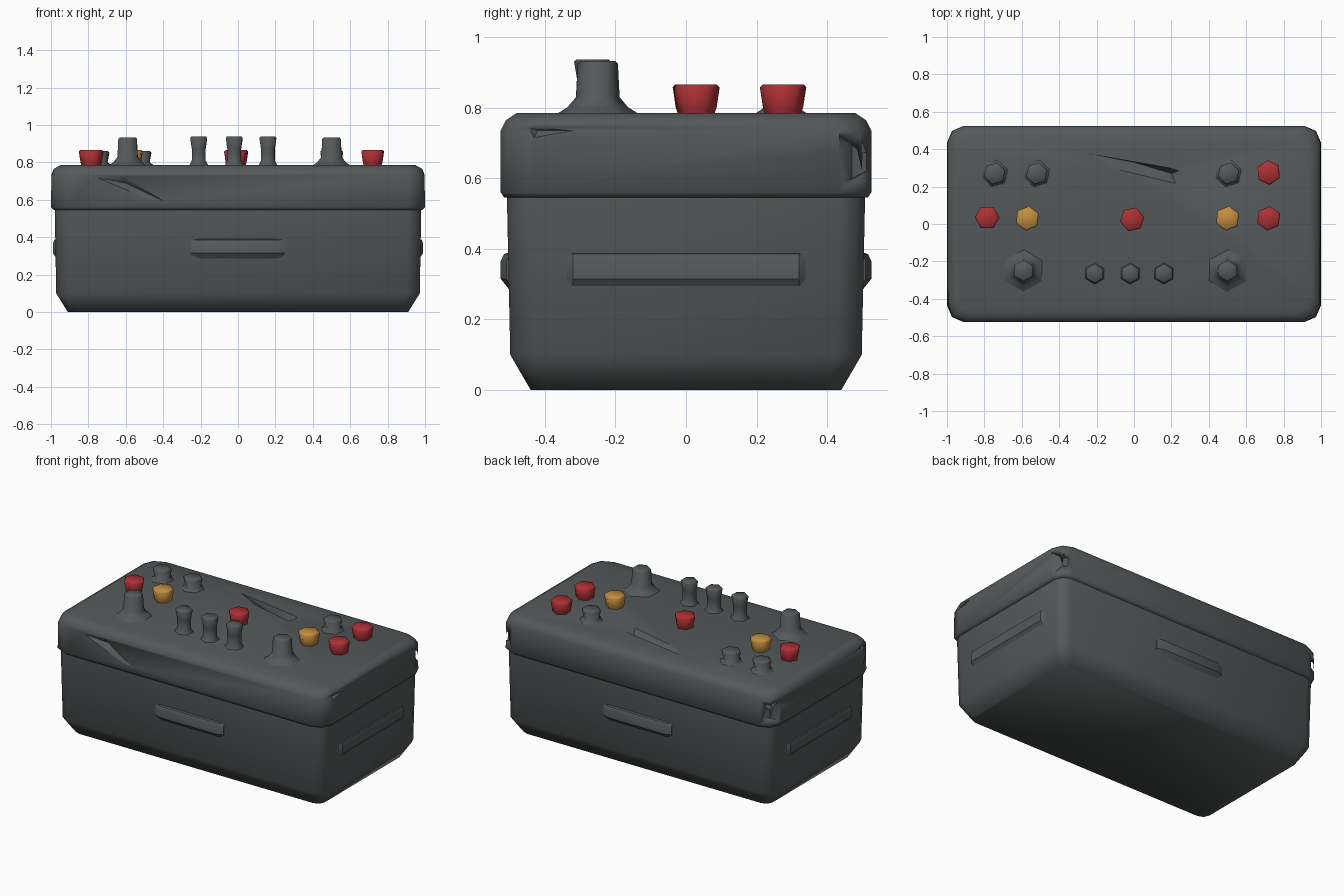
import bpy, bmesh, math
from mathutils import Matrix, Vector

cube = bpy.data.objects.get("Cube")
if cube:
    bpy.data.objects.remove(cube, do_unlink=True)


def material(name, rgb):
    m = bpy.data.materials.new(name)
    m.use_nodes = True
    m.diffuse_color = (*rgb, 1)
    bsdf = next(n for n in m.node_tree.nodes if n.type == 'BSDF_PRINCIPLED')
    bsdf.inputs["Base Color"].default_value = (*rgb, 1)
    bsdf.inputs["Roughness"].default_value = 0.8
    return m


GREY = material("charcoal grey", (0.09, 0.1, 0.103))
RED = material("red", (0.42, 0.03, 0.035))
AMBER = material("amber", (0.55, 0.27, 0.05))


def finish(bm, name, mat, angle=35):
    bmesh.ops.recalc_face_normals(bm, faces=bm.faces)
    mesh = bpy.data.meshes.new(name)
    bm.to_mesh(mesh)
    bm.free()
    mesh.materials.append(mat)
    ob = bpy.data.objects.new(name, mesh)
    bpy.context.collection.objects.link(ob)
    bpy.ops.object.select_all(action='DESELECT')
    ob.select_set(True)
    bpy.context.view_layer.objects.active = ob
    bpy.ops.object.shade_smooth_by_angle(angle=math.radians(angle))
    return ob


def loft(name, rings, mat, angle=35):
    """Skin a closed shape through rings of points, capped at both ends."""
    bm = bmesh.new()
    loops = [[bm.verts.new(p) for p in ring] for ring in rings]
    n = len(loops[0])
    for a, b in zip(loops, loops[1:]):
        for i in range(n):
            j = (i + 1) % n
            bm.faces.new((a[i], a[j], b[j], b[i]))
    bm.faces.new(loops[0][::-1])
    bm.faces.new(loops[-1])
    return finish(bm, name, mat, angle)


def chamfered(x, y, c, z):
    """Rectangle with clipped corners at height z."""
    quarter = [(x, y - c), (x - 0.3 * c, y - 0.3 * c), (x - c, y)]
    pts = quarter + [(-a, b) for a, b in quarter[::-1]]
    pts += [(-a, -b) for a, b in pts]
    return [(a, b, z) for a, b in pts]


# Box body with a chamfered foot
body_profile = [(0.91, 0.44, 0.05, 0), (0.972, 0.498, 0.07, 0.10),
                (0.98, 0.508, 0.07, 0.57)]
loft("case_body", [chamfered(*p) for p in body_profile], GREY, 60)

# Overhanging lid with rounded upper edge
lid_profile = [(0.985, 0.515, 0.09, 0.545), (1.0, 0.525, 0.09, 0.56),
               (0.997, 0.525, 0.09, 0.735), (0.985, 0.51, 0.09, 0.765),
               (0.95, 0.48, 0.09, 0.785)]
lid = loft("lid", [chamfered(*p) for p in lid_profile], GREY, 60)


def cut(target, name, points):
    """Carve the convex hull of the points out of the target."""
    bm = bmesh.new()
    for p in points:
        bm.verts.new(p)
    bmesh.ops.convex_hull(bm, input=bm.verts)
    cutter = finish(bm, name, GREY)
    cutter.hide_render = True
    cutter.hide_set(True)
    cutter.display_type = 'WIRE'
    mod = target.modifiers.new(name, 'BOOLEAN')
    mod.object = cutter
    mod.operation = 'DIFFERENCE'
    mod.solver = 'EXACT'
    bpy.context.view_layer.objects.active = target
    bpy.ops.object.modifier_apply(modifier=name)
    bpy.data.objects.remove(cutter, do_unlink=True)


# Worn groove in the lid top and creases along its front and ends
cut(lid, "top_groove", [(-0.32, 0.39, 0.8), (0.0, 0.33, 0.8), (0.25, 0.29, 0.8),
                        (0.23, 0.2, 0.8), (-0.15, 0.29, 0.8), (0.0, 0.33, 0.74),
                        (0.2, 0.27, 0.74)])
cut(lid, "front_crease", [(-0.82, -0.54, 0.73), (-0.62, -0.54, 0.74),
                          (-0.32, -0.54, 0.555), (-0.42, -0.54, 0.565),
                          (-0.6, -0.49, 0.69)])
for s in (-1, 1):
    cut(lid, "end_crease", [(s * 1.02, -0.48, 0.76), (s * 1.02, -0.22, 0.735),
                            (s * 1.02, -0.44, 0.695), (s * 0.975, -0.42, 0.735)])
    cut(lid, "corner_dent", [(s * 1.03, 0.41, 0.73), (s * 1.03, 0.43, 0.575),
                             (s * 0.93, 0.55, 0.64), (s * 0.95, 0.47, 0.6),
                             (s * 0.95, 0.47, 0.71)])


# Grip bars on all four walls, sloping back into the wall below
def grip(name, half, wall, reach, angle):
    section = [(wall - 0.03, 0.40), (wall + 0.6 * reach, 0.385), (wall + reach, 0.365),
               (wall + reach, 0.315), (wall - 0.03, 0.25)]
    ends = [(-half, 0.97), (-half + 0.04, 1), (half - 0.04, 1), (half, 0.97)]
    turn = Matrix.Rotation(angle, 3, 'Z')
    rings = [[turn @ Vector((x, -d * k, z)) for d, z in section] for x, k in ends]
    return loft(name, rings, GREY, 30)


grip("front_grip", 0.25, 0.503, 0.022, 0)
grip("back_grip", 0.25, 0.503, 0.022, math.pi)
grip("left_grip", 0.36, 0.974, 0.016, math.pi / 2)
grip("right_grip", 0.36, 0.974, 0.016, -math.pi / 2)


# Turned controls on the lid, each given as (radius, height)
TOP = 0.78
WIDE = [(0.12, 0), (0.085, 0.022), (0.062, 0.05), (0.057, 0.145), (0.05, 0.152)]
POST = [(0.06, 0), (0.042, 0.03), (0.042, 0.09), (0.052, 0.15), (0.046, 0.157)]
STUB = [(0.08, 0), (0.05, 0.02), (0.06, 0.072), (0.052, 0.08)]
CAP = [(0.05, 0), (0.057, 0.02), (0.066, 0.078), (0.058, 0.086)]


def knob(name, x, y, profile, mat, sides=6, turn=0.0):
    rings = []
    for r, h in profile:
        rings.append([(x + r * math.cos(turn + math.tau * i / sides),
                       y + r * math.sin(turn + math.tau * i / sides),
                       TOP + h) for i in range(sides)])
    loft(name, rings, mat, 62)


for label, x in (("right", -0.59), ("left", 0.5)):
    knob(label + "_tall_knob", x, -0.25, WIDE, GREY, 6, 0.5)
for i, x in enumerate((-0.21, -0.02, 0.16)):
    knob(f"switch_post_{i + 1}", x, -0.265, POST, GREY, 6, 0.5)
for i, x in enumerate((-0.745, -0.52, 0.505)):
    knob(f"back_stub_{i + 1}", x, 0.27, STUB, GREY, 6, 0.3)
for i, (x, y) in enumerate(((-0.785, 0.035), (-0.01, 0.025), (0.72, 0.03), (0.72, 0.275))):
    knob(f"red_button_{i + 1}", x, y, CAP, RED, 6, 0.2 * i)
for i, x in enumerate((-0.57, 0.5)):
    knob(f"amber_button_{i + 1}", x, 0.03, CAP, AMBER, 6, 0.4)
